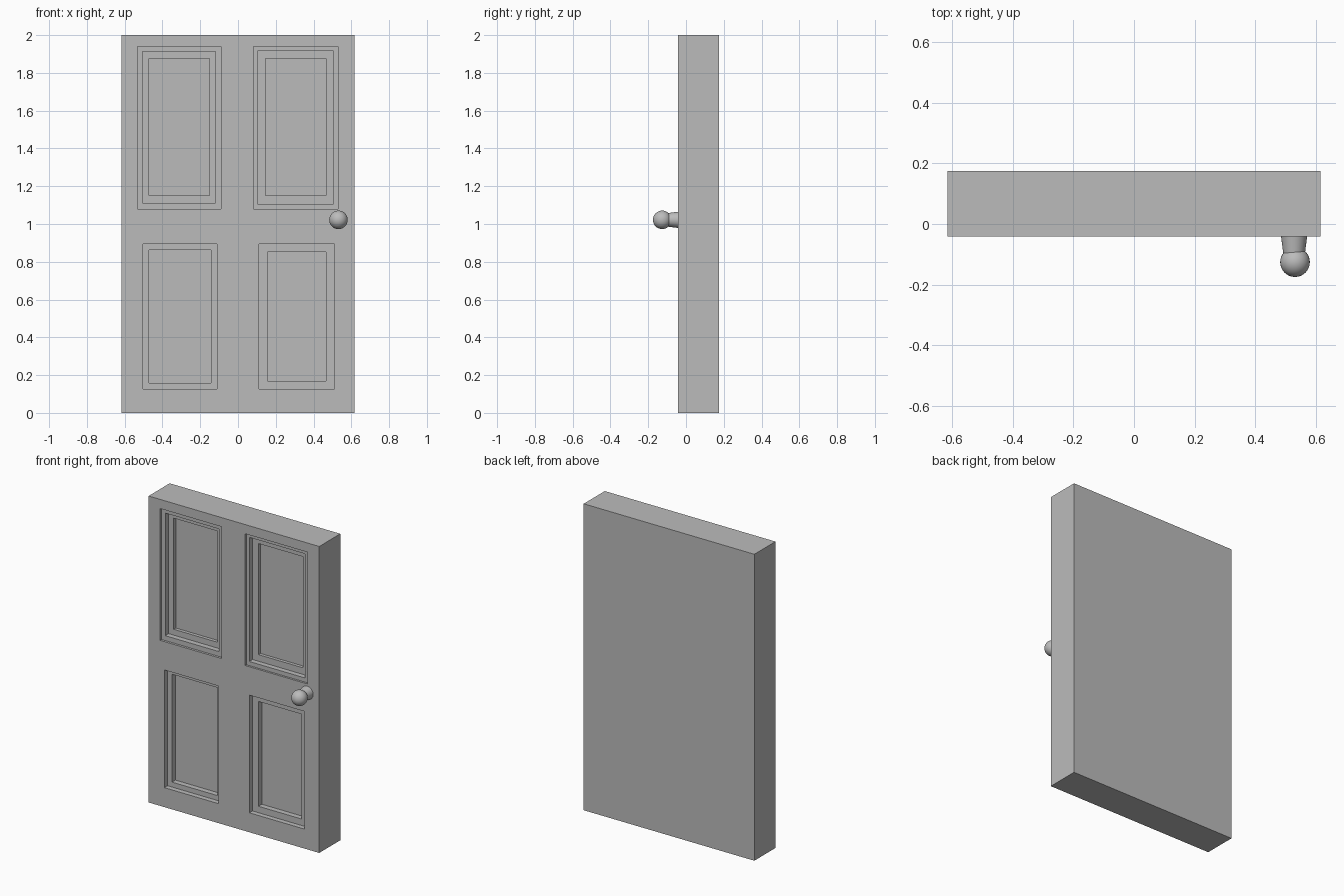
import bpy
import bmesh
from math import radians
from mathutils import Matrix, Vector

if "Cube" in bpy.data.objects:
    bpy.data.objects.remove(bpy.data.objects["Cube"], do_unlink=True)

FRONT, BACK, HALF_WIDTH, HEIGHT = -0.042, 0.175, 0.616, 2.0

grey = bpy.data.materials.new("plain grey")
grey.use_nodes = True
grey.diffuse_color = (0.5, 0.5, 0.5, 1)
grey.node_tree.nodes["Principled BSDF"].inputs["Base Color"].default_value = (0.5, 0.5, 0.5, 1)


def make_object(name, bm):
    mesh = bpy.data.meshes.new(name)
    bmesh.ops.recalc_face_normals(bm, faces=bm.faces)
    bm.to_mesh(mesh)
    bm.free()
    mesh.materials.append(grey)
    obj = bpy.data.objects.new(name, mesh)
    bpy.context.collection.objects.link(obj)
    return obj


def add_box(bm, low, high):
    low, high = Vector(low), Vector(high)
    place = Matrix.Translation((low + high) / 2) @ Matrix.Diagonal(high - low).to_4x4()
    bmesh.ops.create_cube(bm, size=1, matrix=place)


def activate(obj):
    bpy.ops.object.select_all(action="DESELECT")
    obj.select_set(True)
    bpy.context.view_layer.objects.active = obj


# Door slab
bm = bmesh.new()
add_box(bm, (-HALF_WIDTH, FRONT, 0), (HALF_WIDTH, BACK, HEIGHT))
door = make_object("door_slab", bm)

# Stepped panel recesses: left, right, bottom, top, depth below the front
upper_left = [(-0.532, -0.09, 1.08, 1.94, 0.015),
              (-0.506, -0.12, 1.112, 1.912, 0.05),
              (-0.47, -0.152, 1.15, 1.875, 0.072)]
upper_right = [(0.081, 0.53, 1.08, 1.94, 0.013),
               (0.102, 0.505, 1.107, 1.917, 0.047),
               (0.145, 0.467, 1.15, 1.875, 0.068)]
lower_left = [(-0.502, -0.11, 0.127, 0.895, 0.033),
              (-0.47, -0.142, 0.159, 0.863, 0.068)]
lower_right = [(0.112, 0.51, 0.127, 0.895, 0.032),
               (0.155, 0.467, 0.169, 0.853, 0.067)]

for steps in (upper_left, upper_right, lower_left, lower_right):
    for left, right, bottom, top, depth in steps:
        bm = bmesh.new()
        add_box(bm, (left, FRONT - 0.1, bottom), (right, FRONT + depth, top))
        cutter = make_object("panel_cutter", bm)
        cutter.hide_render = True
        cut = door.modifiers.new("panel recess", "BOOLEAN")
        cut.operation, cut.solver, cut.object = "DIFFERENCE", "EXACT", cutter
        activate(door)
        bpy.ops.object.modifier_apply(modifier=cut.name)
        bpy.data.objects.remove(cutter, do_unlink=True)

# Knob stem, tapering away from the door
bm = bmesh.new()
stem_place = Matrix.Translation((0.529, -0.08, 1.022)) @ Matrix.Rotation(radians(90), 4, "X")
bmesh.ops.create_cone(bm, cap_ends=True, segments=32, radius1=0.044, radius2=0.032,
                      depth=0.09, matrix=stem_place)
stem = make_object("knob_stem", bm)

# Knob ball
bm = bmesh.new()
bmesh.ops.create_uvsphere(bm, u_segments=32, v_segments=16, radius=0.049,
                          matrix=Matrix.Translation((0.532, -0.126, 1.022)))
ball = make_object("knob_ball", bm)

for part in (stem, ball):
    activate(part)
    bpy.ops.object.shade_smooth_by_angle(angle=radians(40))
